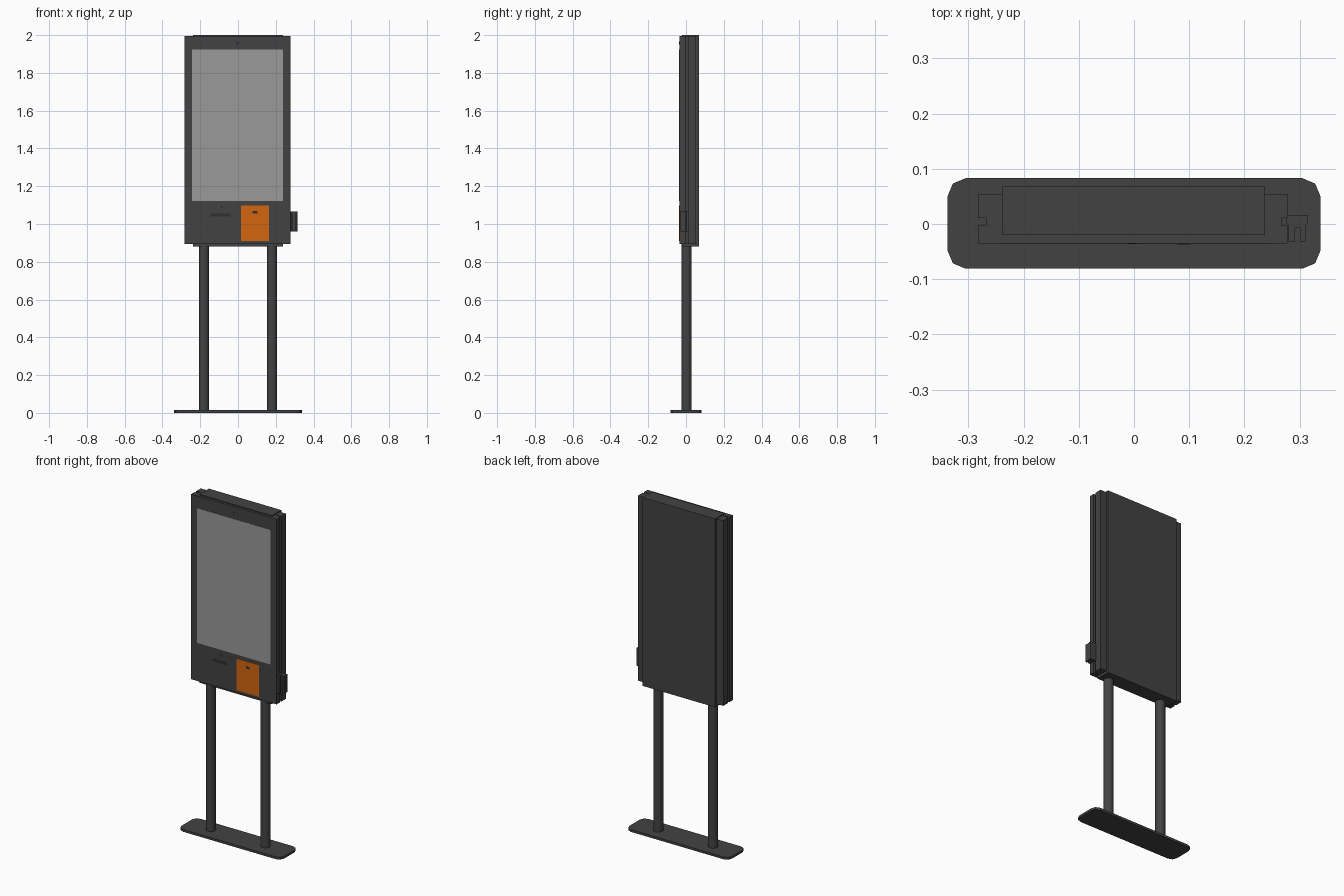
import bpy, bmesh, math

if "Cube" in bpy.data.objects:
    bpy.data.objects.remove(bpy.data.objects["Cube"])


def material(name, rgb):
    m = bpy.data.materials.new(name)
    m.diffuse_color = (*rgb, 1)
    m.use_nodes = True
    m.node_tree.nodes["Principled BSDF"].inputs["Base Color"].default_value = m.diffuse_color
    return m


DARK = material("dark_metal", (0.055, 0.055, 0.055))
SCREEN = material("screen_grey", (0.32, 0.32, 0.32))
ORANGE = material("orange", (0.65, 0.13, 0.005))
BLACK = material("black", (0.03, 0.03, 0.03))


def finish(name, bm, mat):
    bmesh.ops.recalc_face_normals(bm, faces=bm.faces)
    me = bpy.data.meshes.new(name)
    bm.to_mesh(me)
    bm.free()
    me.materials.append(mat)
    ob = bpy.data.objects.new(name, me)
    bpy.context.collection.objects.link(ob)
    return ob


def prism(name, outline, z0, z1, mat=DARK):
    """Extrude an xy outline from z0 to z1."""
    bm = bmesh.new()
    face = bm.faces.new([bm.verts.new((x, y, z0)) for x, y in outline])
    top = bmesh.ops.extrude_face_region(bm, geom=[face])["geom"]
    bmesh.ops.translate(bm, vec=(0, 0, z1 - z0),
                        verts=[v for v in top if isinstance(v, bmesh.types.BMVert)])
    return finish(name, bm, mat)


def box(name, x0, x1, y0, y1, z0, z1, mat=DARK):
    return prism(name, [(x0, y0), (x1, y0), (x1, y1), (x0, y1)], z0, z1, mat)


def cylinder(name, centre, radius, depth, sides, mat=DARK, along_y=False):
    bpy.ops.mesh.primitive_cylinder_add(
        vertices=sides, radius=radius, depth=depth, location=centre,
        rotation=(math.pi / 2 if along_y else 0, 0, 0))
    ob = bpy.context.object
    ob.name = name
    ob.data.materials.append(mat)
    bpy.ops.object.shade_smooth_by_angle()
    return ob


# Foot plate with rounded corners (two segments each)
outline = []
for sx, sy, start in ((1, 1, 0), (-1, 1, 90), (-1, -1, 180), (1, -1, 270)):
    for step in (0, 45, 90):
        a = math.radians(start + step)
        outline.append((sx * 0.305 + 0.033 * math.cos(a),
                        sy * 0.049 + 0.001 + 0.033 * math.sin(a)))
prism("foot_plate", outline, 0, 0.014)

# Two round legs
for side, x in (("left", -0.18), ("right", 0.18)):
    cylinder(f"{side}_leg", (x, 0.003, 0.453), 0.027, 0.886, 24)

# Cabinet: front and rear shells, recessed core, back panel
box("front_shell", -0.283, 0.278, -0.035, -0.003, 0.895, 1.995)
box("core", -0.268, 0.267, -0.01, 0.02, 0.897, 1.993)
box("rear_shell", -0.283, 0.278, 0.011, 0.054, 0.895, 1.995)
box("back_panel", -0.239, 0.237, -0.02, 0.068, 0.88, 2.0)

# Front fittings
box("screen", -0.243, 0.239, -0.0365, -0.03, 1.122, 1.923, SCREEN)
box("payment_panel", 0.017, 0.163, -0.0365, -0.03, 0.91, 1.098, ORANGE)
box("payment_slot", 0.078, 0.102, -0.0375, -0.03, 1.056, 1.07, BLACK)
box("receipt_slot", -0.143, -0.04, -0.036, -0.03, 1.04, 1.055, BLACK)
cylinder("camera_lens", (-0.003, -0.033, 1.958), 0.008, 0.006, 12, BLACK, True)
cylinder("sensor", (-0.087, -0.033, 1.09), 0.007, 0.006, 12, BLACK, True)

# Card swipe reader: channel-shaped section open to the front
prism("card_reader", [
    (0.276, 0.016), (0.315, 0.016), (0.315, 0.002), (0.312, -0.002),
    (0.312, -0.032), (0.301, -0.032), (0.301, -0.006), (0.292, -0.006),
    (0.292, -0.032), (0.28, -0.032), (0.28, -0.002), (0.276, 0.002)], 0.96, 1.065)
